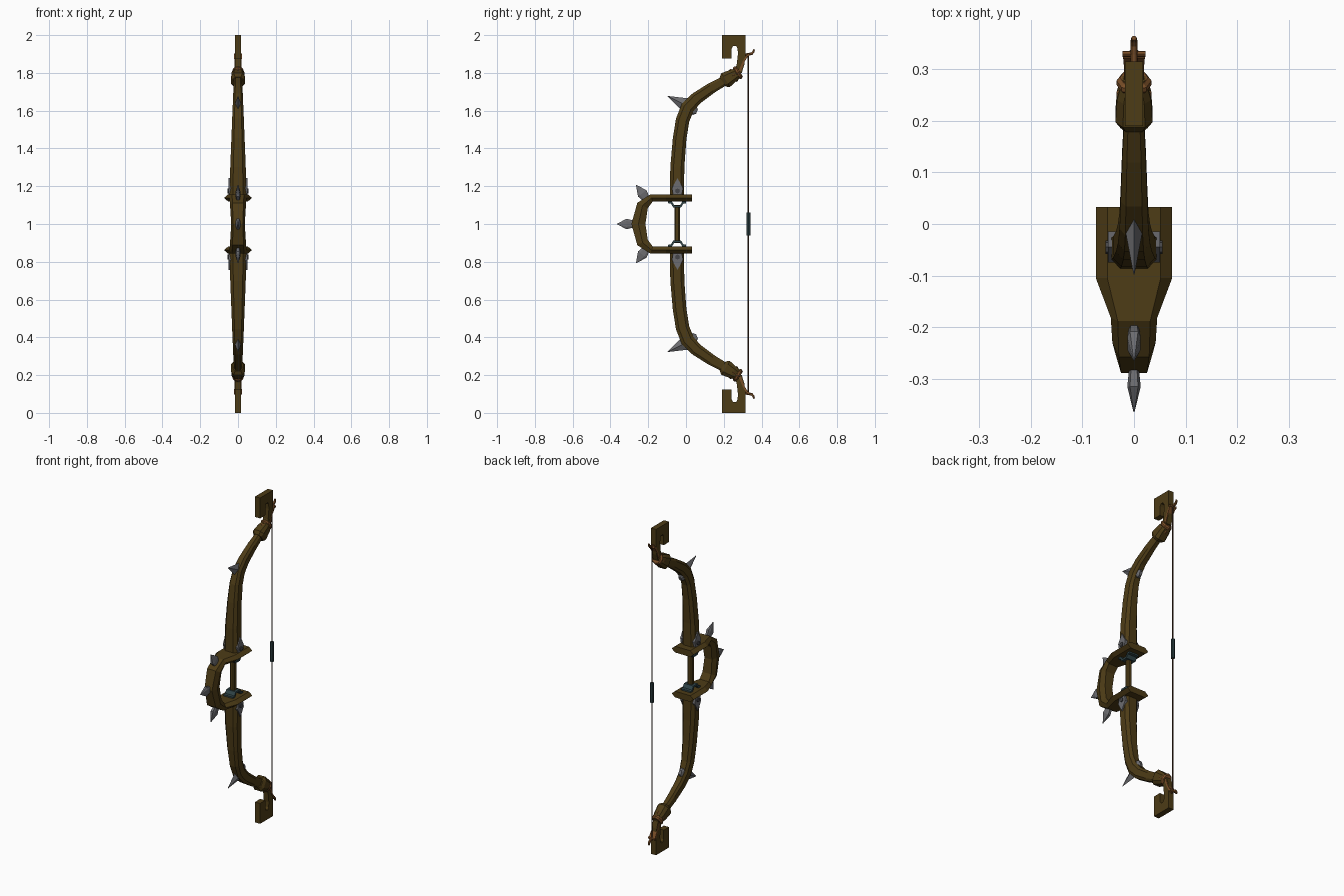
import bpy, bmesh, math
from mathutils import Vector

if "Cube" in bpy.data.objects:
    bpy.data.objects.remove(bpy.data.objects["Cube"])


def material(name, rgb):
    m = bpy.data.materials.new(name)
    m.diffuse_color = (*rgb, 1)
    m.use_nodes = True
    m.node_tree.nodes["Principled BSDF"].inputs["Base Color"].default_value = m.diffuse_color
    return m


WOOD = material("dark wood", (0.075, 0.045, 0.008))
ROPE = material("orange rope", (0.19, 0.075, 0.02))
STRING = material("dark cord", (0.05, 0.022, 0.01))
STEEL = material("grey steel", (0.15, 0.15, 0.16))
RIVET = material("dark steel", (0.06, 0.06, 0.065))
TEAL = material("teal leather", (0.03, 0.06, 0.065))

OCT = [(1, .55), (.6, 1), (-.6, 1), (-1, .55), (-1, -.55), (-.6, -1), (.6, -1), (1, -.55)]
HEX = [(1, 0), (.7, 1), (-.7, 1), (-1, 0), (-.7, -1), (.7, -1)]
DIAMOND = [(1, 0), (0, 1), (-1, 0), (0, -1)]
RECT = [(1, 1), (-1, 1), (-1, -1), (1, -1)]
ROUND = [(math.cos(i * math.pi / 4), math.sin(i * math.pi / 4)) for i in range(8)]


# All heights are measured from the middle of the bow (z = 1)
def finish(name, bm, mat, mirror):
    bmesh.ops.recalc_face_normals(bm, faces=bm.faces)
    me = bpy.data.meshes.new(name)
    bm.to_mesh(me)
    bm.free()
    me.materials.append(mat)
    ob = bpy.data.objects.new(name, me)
    ob.location = (0, 0, 1)
    bpy.context.collection.objects.link(ob)
    if mirror:
        mod = ob.modifiers.new("Mirror", 'MIRROR')
        mod.use_axis = ('X' in mirror, False, 'Z' in mirror)
    return ob


def loft(name, path, section, mat, mirror="Z"):
    """Path rows: y, z, half depth in the yz plane, half width in x."""
    bm = bmesh.new()
    rings = []
    for i, (y, z, hd, hw) in enumerate(path):
        a, b = path[max(i - 1, 0)], path[min(i + 1, len(path) - 1)]
        t = Vector((b[0] - a[0], b[1] - a[1])).normalized()
        rings.append([bm.verts.new((u * hw, y - t.y * v * hd, z + t.x * v * hd))
                      for u, v in section])
    n = len(section)
    for r, s in zip(rings, rings[1:]):
        for k in range(n):
            bm.faces.new((r[k], r[(k + 1) % n], s[(k + 1) % n], s[k]))
    bm.faces.new(rings[0])
    bm.faces.new(rings[-1])
    return finish(name, bm, mat, mirror)


def prism(name, pts, x0, x1, mat, mirror="Z"):
    """Extrude a yz outline along x."""
    bm = bmesh.new()
    f = bm.faces.new([bm.verts.new((x0, y, z)) for y, z in pts])
    ext = bmesh.ops.extrude_face_region(bm, geom=[f])["geom"]
    bmesh.ops.translate(bm, vec=(x1 - x0, 0, 0),
                        verts=[v for v in ext if isinstance(v, bmesh.types.BMVert)])
    return finish(name, bm, mat, mirror)


def spike(name, base, tip, stations, section, mirror="Z"):
    """Stations: fraction along, half depth, half width."""
    path = [(base[0] + (tip[0] - base[0]) * f, base[1] + (tip[1] - base[1]) * f, d, w)
            for f, d, w in stations]
    return loft(name, path, section, STEEL, mirror)


# Curved limbs
loft("limb", [(-.048, .15, .038, .045), (-.046, .3, .037, .041), (-.034, .45, .036, .035),
              (-.018, .55, .036, .031), (.008, .615, .036, .028), (.055, .665, .033, .026),
              (.135, .72, .029, .023), (.21, .762, .025, .019), (.285, .805, .022, .017)],
     OCT, WOOD)

# Flared collar near the limb tip, with rope wound over it
loft("limb_collar", [(.195, .752, .030, .026), (.21, .762, .043, .036),
                     (.25, .786, .034, .033), (.285, .806, .024, .022)], OCT, WOOD)
for i in range(2):
    y, z = .252 + .022 * i, .787 + .014 * i
    loft("rope_wrap", [(y - .010, z - .006, .030, .027), (y - .004, z - .002, .037, .034),
                       (y + .004, z + .002, .037, .034), (y + .010, z + .006, .030, .027)],
         ROUND, ROPE)

# Hooked tip
prism("tip_hook", [(.19, 1), (.315, 1), (.315, .89), (.308, .84), (.295, .80), (.265, .785),
                   (.25, .80), (.268, .84), (.275, .90), (.273, .93), (.265, .943),
                   (.25, .943), (.242, .93), (.24, .875), (.19, .875)], -.017, .017, WOOD)

# Small hook and crossbar that hold the string
loft("string_hook", [(.30, .895, .007, .007), (.33, .898, .007, .007), (.345, .885, .007, .007),
                     (.357, .905, .006, .006), (.362, .92, .003, .003)][:2]
     + [(.348, .902, .007, .007), (.357, .912, .006, .006), (.361, .925, .004, .004)], OCT, ROPE)
prism("string_crossbar", [(.33 + .006 * u, .895 + .008 * v) for u, v in ROUND],
      -.022, .022, ROPE)

# Cord running from the wrap up to the hook on both sides of the stem
loft("tie_cord", [(.285, .81, .006, .019), (.305, .86, .005, .019), (.326, .895, .005, .021)],
     RECT, ROPE)

# Bow string and its nocking sleeve
loft("bow_string", [(.33, -.895, .004, .004), (.33, .895, .004, .004)], ROUND, STRING, "")
loft("string_sleeve", [(.33, -.06, .011, .011), (.33, .06, .011, .011)], ROUND, TEAL, "")

# Hand guard, one loop bent round the grip
half = [(.033, .138, .019, .074), (-.105, .138, .019, .074), (-.182, .138, .020, .045),
        (-.230, .098, .031, .042), (-.252, 0, .037, .036)]
loft("hand_guard", half + [(y, -z, d, w) for y, z, d, w in half[-2::-1]], HEX, WOOD, "")

# Grip rod and its teal brackets
loft("grip", [(-.047, -.1, .014, .016), (-.047, .1, .014, .016)], OCT, WOOD, "")
prism("grip_bracket", [(-.095, .122), (-.095, .110), (-.080, .108), (-.068, .088), (-.026, .088),
                       (-.014, .108), (.001, .110), (.001, .122), (-.020, .118), (-.032, .099),
                       (-.062, .099), (-.074, .118)], -.032, .032, TEAL)

# Spikes on the guard
BLADE = [(0, .018, .009), (.45, .028, .013), (1, .001, .001)]
spike("guard_front_spike", (-.275, 0), (-.365, 0), BLADE, OCT, "")
spike("guard_corner_spike", (-.205, .125), (-.264, .207), BLADE, OCT)

# Spikes and rear studs on the limbs
spike("limb_spike", (.015, .622), (-.098, .677), [(0, .045, .022), (1, .001, .001)], DIAMOND)
spike("limb_stud", (.03, .607), (.058, .595), [(0, .026, .017), (.6, .024, .015), (1, .012, .009)],
      OCT)

# Pointed side plates with rivets
prism("side_plate", [(-.068, .156), (-.075, .19), (-.045, .243), (-.015, .19), (-.022, .156)],
      .034, .050, STEEL, "XZ")
prism("plate_rivet", [(-.045 + .013 * u, .175 + .013 * v) for u, v in ROUND],
      .046, .055, RIVET, "XZ")
